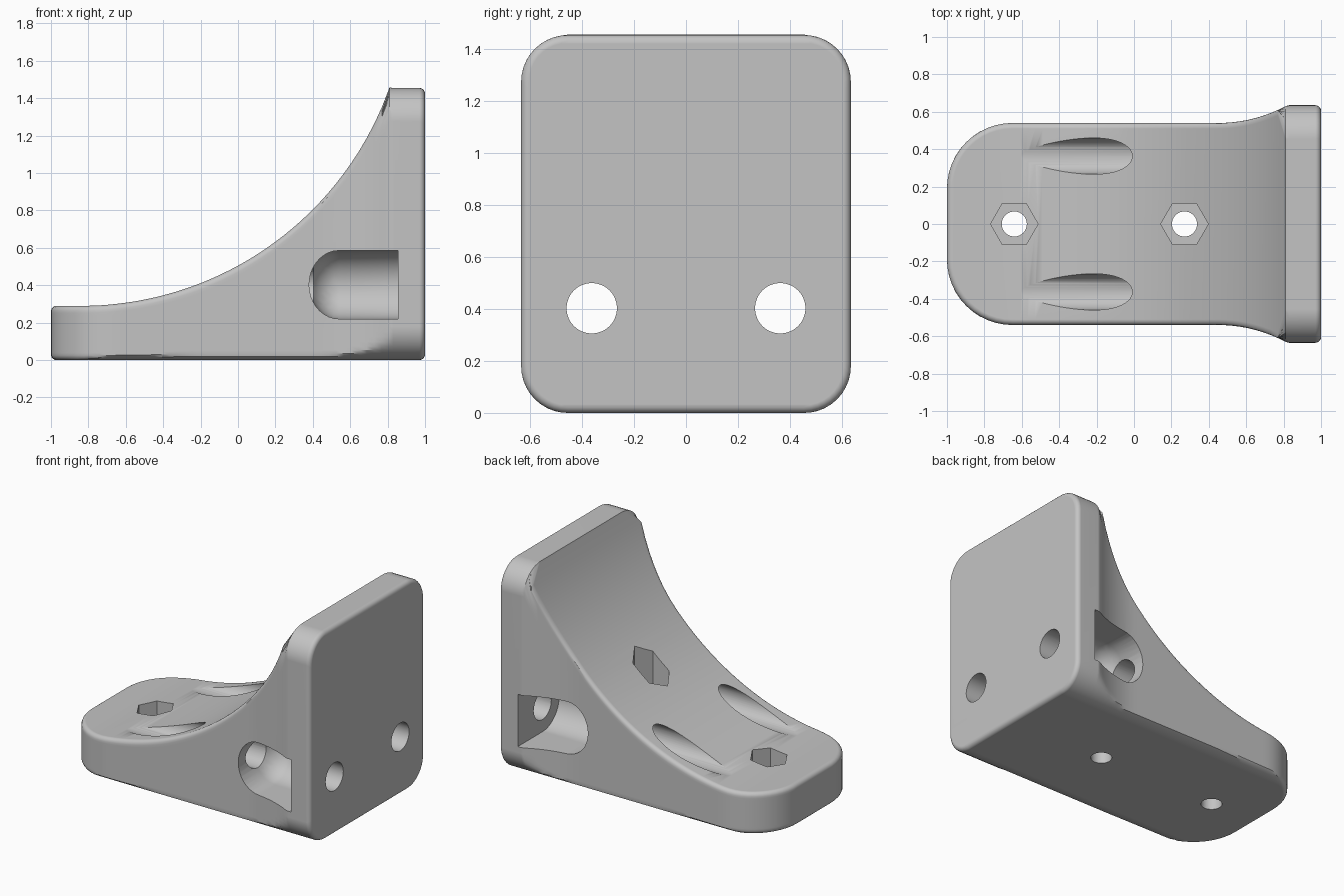
import bpy, bmesh
from math import sin, cos, pi, sqrt, radians
from mathutils import Matrix, Vector

if "Cube" in bpy.data.objects:
    bpy.data.objects.remove(bpy.data.objects["Cube"])

HEIGHT, PLATE_W, PLATE_R = 1.455, 0.635, 0.18    # upright plate
NOSE_R, BODY_W, FILLET = 0.35, 0.54, 0.03        # foot
PLATE_X = 0.81

grey = bpy.data.materials.new("plain grey")
grey.use_nodes = True
colour = (0.55, 0.55, 0.55, 1)
grey.diffuse_color = colour
grey.node_tree.nodes["Principled BSDF"].inputs["Base Color"].default_value = colour


def new_object(name, bm):
    bmesh.ops.recalc_face_normals(bm, faces=bm.faces)
    mesh = bpy.data.meshes.new(name)
    bm.to_mesh(mesh)
    bm.free()
    mesh.materials.append(grey)
    obj = bpy.data.objects.new(name, mesh)
    bpy.context.collection.objects.link(obj)
    return obj


def arc_rise(d, r):
    """Rise of a circle of radius r at distance d from its tangent point."""
    return r - sqrt(max(r * r - d * d, 0))


def top_height(x):
    if x > PLATE_X:
        return HEIGHT
    return 0.29 + arc_rise(max(x + 0.84, 0), 1.75)


def half_width(x):
    return min(BODY_W + arc_rise(max(x - 0.45, 0), 0.765), PLATE_W)


def section(x, theta=None, inset=0.0):
    """One side of a cross-section, from the bottom to the top."""
    low, high = inset, top_height(x) - inset
    band = min(PLATE_R, 0.45 * (high - low))
    steps = [band * (1 - cos(radians(a))) for a in range(0, 91, 9)]
    levels = [low + s for s in steps] + [high - s for s in reversed(steps)]
    points = []
    for z in levels:
        edge = FILLET - min(z - low, high - z)
        e = arc_rise(max(edge, 0), FILLET)
        if theta is None:
            px, y = x, half_width(x) - e
        else:
            px = -1 + NOSE_R - (NOSE_R - e) * cos(theta)
            y = BODY_W - NOSE_R + (NOSE_R - e) * sin(theta)
        # the rounded plate outline limits the whole length
        r = PLATE_R - inset
        d = max(r - min(z - inset, HEIGHT - inset - z), 0)
        limit = PLATE_W - PLATE_R + sqrt(max(r * r - d * d, 0))
        points.append(Vector((px, min(y, limit), z)))
    return points


# Bracket body: rounded nose, curved brace, upright plate
rows = []
for i in range(13):
    t = i / 12 * pi / 2
    rows.append(section(-1 + NOSE_R * (1 - cos(t)), t))
start, count = -1 + NOSE_R, 36
for i in range(1, count + 1):
    rows.append(section(start + (PLATE_X - start) * i / count))
rows.append(section(PLATE_X + 0.02))
for i in range(6):
    a = i / 5 * pi / 2
    rows.append(section(1 - FILLET + FILLET * sin(a), None, FILLET * (1 - cos(a))))

bm = bmesh.new()
rings = []
for row in rows:
    left = [bm.verts.new(p) for p in row]
    right = [bm.verts.new((p.x, -p.y, p.z)) for p in reversed(row)]
    rings.append(left + right)
n = len(rings[0])
for a, b in zip(rings, rings[1:]):
    for k in range(n):
        m = (k + 1) % n
        bm.faces.new((a[k], a[m], b[m], b[k]))
for ring in (rings[0], rings[-1]):
    for k in range(n // 2 - 1):
        bm.faces.new((ring[k], ring[k + 1], ring[n - 2 - k], ring[n - 1 - k]))
bracket = new_object("bracket", bm)


def cylinder(name, axis, r, centre, length, sides=48):
    turn = Matrix.Rotation(pi / 2, 4, "Y" if axis == "X" else "Z")
    bm = bmesh.new()
    bmesh.ops.create_cone(bm, cap_ends=True, segments=sides, radius1=r, radius2=r,
                          depth=length, matrix=Matrix.Translation(centre) @ turn)
    return new_object(name, bm)


def side_pocket(name, side):
    """Round-ended pocket swept out through the side wall."""
    r, inner, outer = 0.1825, 0.54, 0.855
    bm = bmesh.new()
    for y in (0.36, 0.8):
        for i in range(40):
            a = i / 40 * 2 * pi
            bm.verts.new((outer, side * (y + r * cos(a)), 0.403 + r * sin(a)))
            for j in range(9):
                b = j / 9 * pi / 2
                bm.verts.new((inner - 0.16 * sin(b), side * (y + r * cos(a) * cos(b)),
                              0.403 + r * sin(a) * cos(b)))
        bm.verts.new((inner - 0.16, side * y, 0.403))
    hull = bmesh.ops.convex_hull(bm, input=bm.verts)
    spare = set(hull["geom_interior"]) | set(hull["geom_unused"])
    bmesh.ops.delete(bm, geom=[v for v in spare if isinstance(v, bmesh.types.BMVert)],
                     context="VERTS")
    return new_object(name, bm)


# Cutters: long screw channels, side pockets, bolt holes, nut recesses
cutters = []
for side in (-1, 1):
    cutters.append(cylinder("screw_channel", "X", 0.097, (0, side * 0.363, 0.403), 2.4))
    cutters.append(side_pocket("side_pocket", side))
for x in (-0.64, 0.27):
    cutters.append(cylinder("bolt_hole", "Z", 0.067, (x, 0, 0.5), 1.6))
    cutters.append(cylinder("nut_recess", "Z", 0.127, (x, 0, 0.14 + 0.7), 1.4, 6))

bpy.ops.object.select_all(action="DESELECT")
bpy.context.view_layer.objects.active = bracket
bracket.select_set(True)
for cutter in cutters:
    cutter.hide_render = True
    cut = bracket.modifiers.new("cut", "BOOLEAN")
    cut.operation = "DIFFERENCE"
    cut.solver = "EXACT"
    cut.object = cutter
    bpy.ops.object.modifier_apply(modifier=cut.name)
    bpy.data.objects.remove(cutter)

# Smooth shading with crisp edges
bpy.ops.object.shade_smooth_by_angle(angle=radians(32))
weighted = bracket.modifiers.new("weighted normals", "WEIGHTED_NORMAL")
weighted.keep_sharp = True
